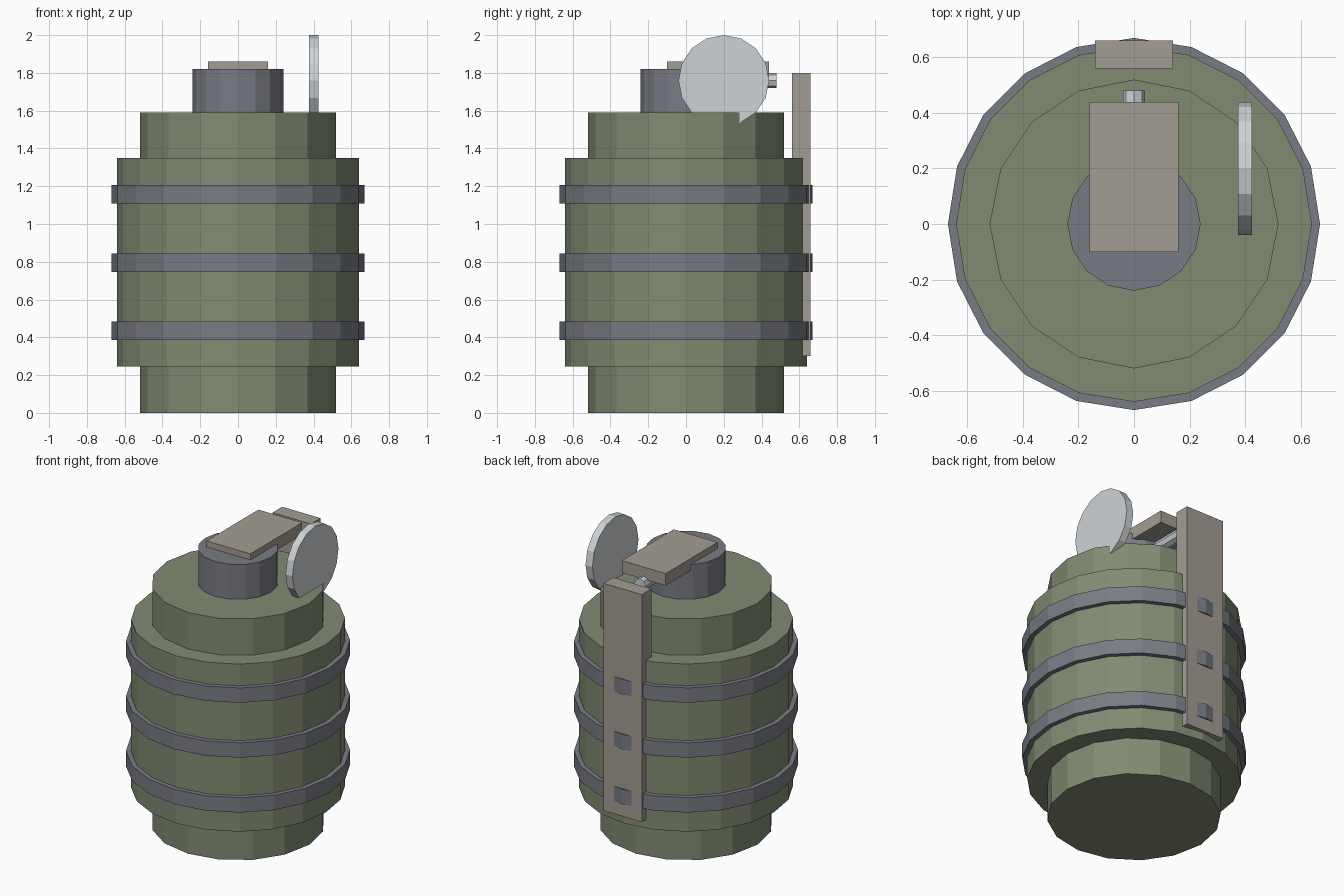
import bpy
from math import pi

if "Cube" in bpy.data.objects:
    bpy.data.objects.remove(bpy.data.objects["Cube"])


def material(name, rgb):
    m = bpy.data.materials.new(name)
    m.diffuse_color = (*rgb, 1)
    m.use_nodes = True
    m.node_tree.nodes["Principled BSDF"].inputs["Base Color"].default_value = m.diffuse_color
    return m


GREEN = material("olive", (0.22, 0.26, 0.17))
DARK = material("dark_metal", (0.19, 0.20, 0.23))
TAN = material("lever_metal", (0.37, 0.34, 0.29))
STEEL = material("steel", (0.62, 0.65, 0.67))


def cylinder(name, radius, depth, center, sides, mat, rot=(0, 0, 0)):
    bpy.ops.mesh.primitive_cylinder_add(vertices=sides, radius=radius, depth=depth,
                                        location=center, rotation=rot)
    ob = bpy.context.object
    ob.name = name
    ob.data.materials.append(mat)
    return ob


def upright(name, radius, z0, z1, sides, mat):
    return cylinder(name, radius, z1 - z0, (0, 0, (z0 + z1) / 2), sides, mat)


def box(name, lo, hi, mat):
    bpy.ops.mesh.primitive_cube_add(size=1, location=[(a + b) / 2 for a, b in zip(lo, hi)])
    ob = bpy.context.object
    ob.name = name
    ob.scale = [b - a for a, b in zip(lo, hi)]
    bpy.ops.object.transform_apply(location=False, rotation=False, scale=True)
    ob.data.materials.append(mat)
    return ob


# Stepped body
upright("base", 0.52, 0.0, 0.245, 16, GREEN)
upright("body", 0.64, 0.245, 1.35, 20, GREEN)
upright("shoulder", 0.52, 1.35, 1.59, 16, GREEN)

# Raised bands
for i, z in enumerate((0.434, 0.796, 1.158)):
    upright(f"band_{i + 1}", 0.67, z - 0.049, z + 0.049, 20, DARK)

# Neck and lever
upright("neck", 0.24, 1.59, 1.82, 16, DARK)
box("lever_top", (-0.16, -0.10, 1.78), (0.16, 0.44, 1.86), TAN)
box("lever_handle", (-0.14, 0.56, 0.30), (0.14, 0.66, 1.80), TAN)

# Pin along y and pull disc facing x
cylinder("pin", 0.04, 0.56, (0, 0.20, 1.76), 8, STEEL, (pi / 2, 0, 0))
cylinder("pull_disc", 0.24, 0.05, (0.40, 0.20, 1.76), 16, STEEL, (0, pi / 2, 0))
